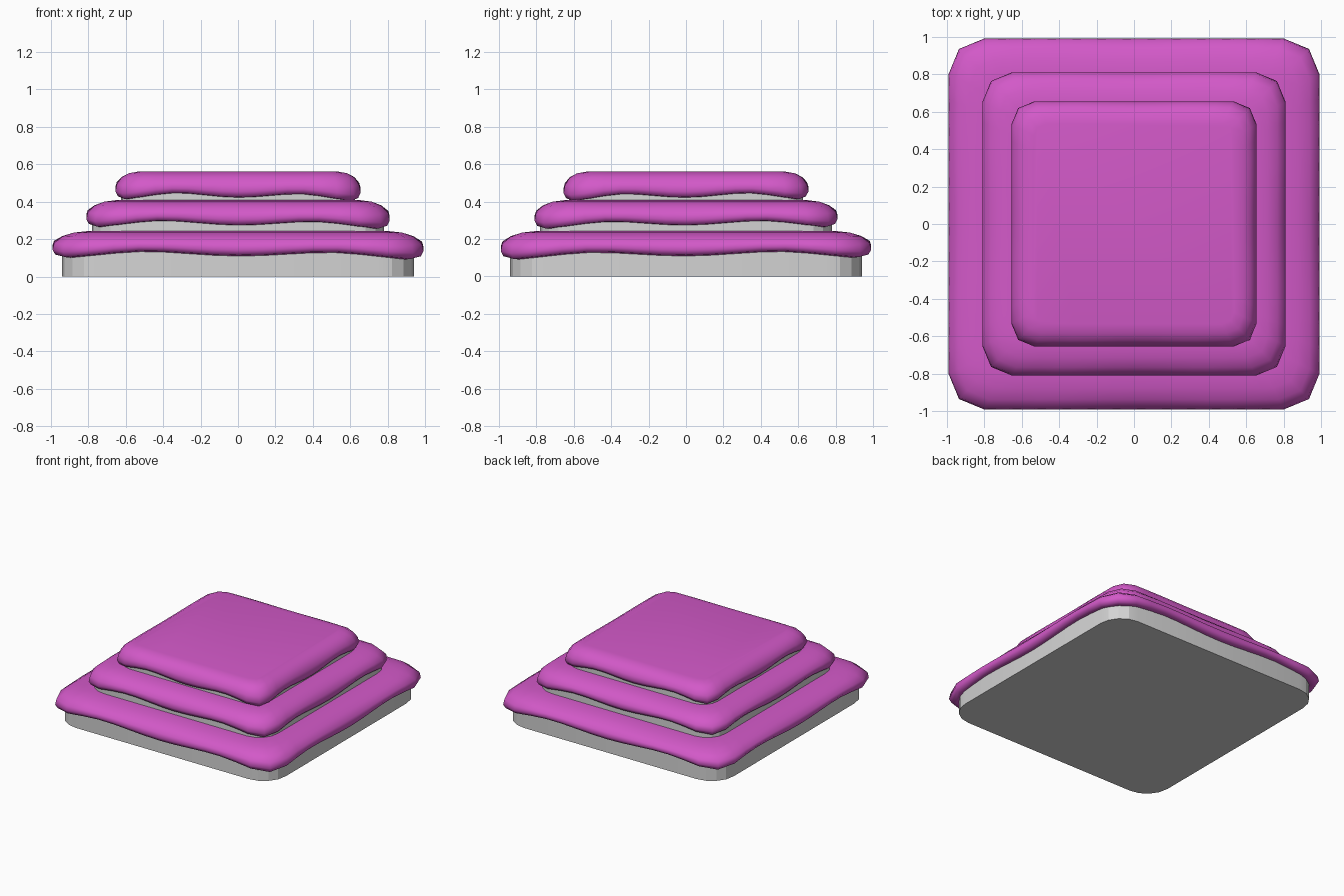
import bpy, bmesh, math

if "Cube" in bpy.data.objects:
    bpy.data.objects.remove(bpy.data.objects["Cube"])

def mat(name, c):
    m = bpy.data.materials.new(name)
    m.diffuse_color = (*c, 1)
    m.use_nodes = True
    m.node_tree.nodes["Principled BSDF"].inputs["Base Color"].default_value = m.diffuse_color
    return m

PINK = mat("pink icing", (0.65, 0.10, 0.58))
GREY = mat("light grey sponge", (0.66, 0.66, 0.66))

def outline(half, r, segs, side):
    """Rounded square, counter-clockwise; returns (x, y)."""
    pts, c = [], half - r
    for q in range(4):
        a0 = q * math.pi / 2
        for i in range(segs + 1):
            a = i / segs * math.pi / 2
            x, y = c + r * math.cos(a), c + r * math.sin(a)
            pts.append((x * math.cos(a0) - y * math.sin(a0), x * math.sin(a0) + y * math.cos(a0)))
        for i in range(1, side):
            x, y = c - 2 * c * i / side, half
            pts.append((x * math.cos(a0) - y * math.sin(a0), x * math.sin(a0) + y * math.cos(a0)))
    return pts

def loft(name, rings, material):
    bm = bmesh.new()
    loops = [[bm.verts.new(p) for p in ring] for ring in rings]
    n = len(loops[0])
    for a, b in zip(loops, loops[1:]):
        for i in range(n):
            bm.faces.new((a[i], a[(i + 1) % n], b[(i + 1) % n], b[i]))
    bm.faces.new(loops[0][::-1])
    bm.faces.new(loops[-1])
    me = bpy.data.meshes.new(name)
    bm.to_mesh(me)
    bm.free()
    me.materials.append(material)
    ob = bpy.data.objects.new(name, me)
    bpy.context.collection.objects.link(ob)
    return ob

def smooth(ob, deg):
    bpy.ops.object.select_all(action='DESELECT')
    ob.select_set(True)
    bpy.context.view_layer.objects.active = ob
    bpy.ops.object.shade_smooth_by_angle(angle=math.radians(deg))

def drip(x, y, half):
    """Wavy offset of the icing's lower edge: low at corners and side centres."""
    t = (x if abs(y) > abs(x) else y) / half
    wave = -0.011 * math.cos(2 * math.pi * t * 0.95)
    corner = -0.022 * max(0, abs(t) - 0.5) / 0.5
    return wave + corner + 0.010 * (y - x) / (2 * half)

# tier: name, block half, block bottom, icing half, icing top, lip height, rim width, corner radius
TIERS = [
    ("bottom", 0.94, 0.00, 0.99, 0.243, 0.125, 0.19, 0.19),
    ("middle", 0.78, 0.20, 0.81, 0.408, 0.287, 0.16, 0.16),
    ("top",    0.625, 0.37, 0.655, 0.560, 0.435, 0.12, 0.125),
]

for name, bh, bz, ih, top, lip, rim, r in TIERS:
    # sponge block with rounded corners
    block = loft(name + "_block", [[(x, y, z) for x, y in outline(bh, r, 4, 1)] for z in (bz, lip + 0.06)], GREY)
    smooth(block, 15)
    # icing cap: rounded lip; (inset, height between lip and top, drip weight)
    d = top - lip
    prof = [(0.08, 0.10, 1.0), (0.045, 0.0, 1.0), (0.014, 0.05, 1.0), (0.0, 0.25, 0.8),
            (0.008, 0.5, 0.4), (rim * 0.28, 0.76, 0.1), (rim * 0.6, 0.93, 0.0), (rim, 1.0, 0.0)]
    rings = []
    for inset, f, w in prof:
        ring = []
        for x, y in outline(ih - inset, max(r - inset * 0.5, 0.05), 2, 12):
            ring.append((x, y, lip + d * f + w * drip(x, y, ih)))
        rings.append(ring)
    smooth(loft(name + "_icing", rings, PINK), 60)
